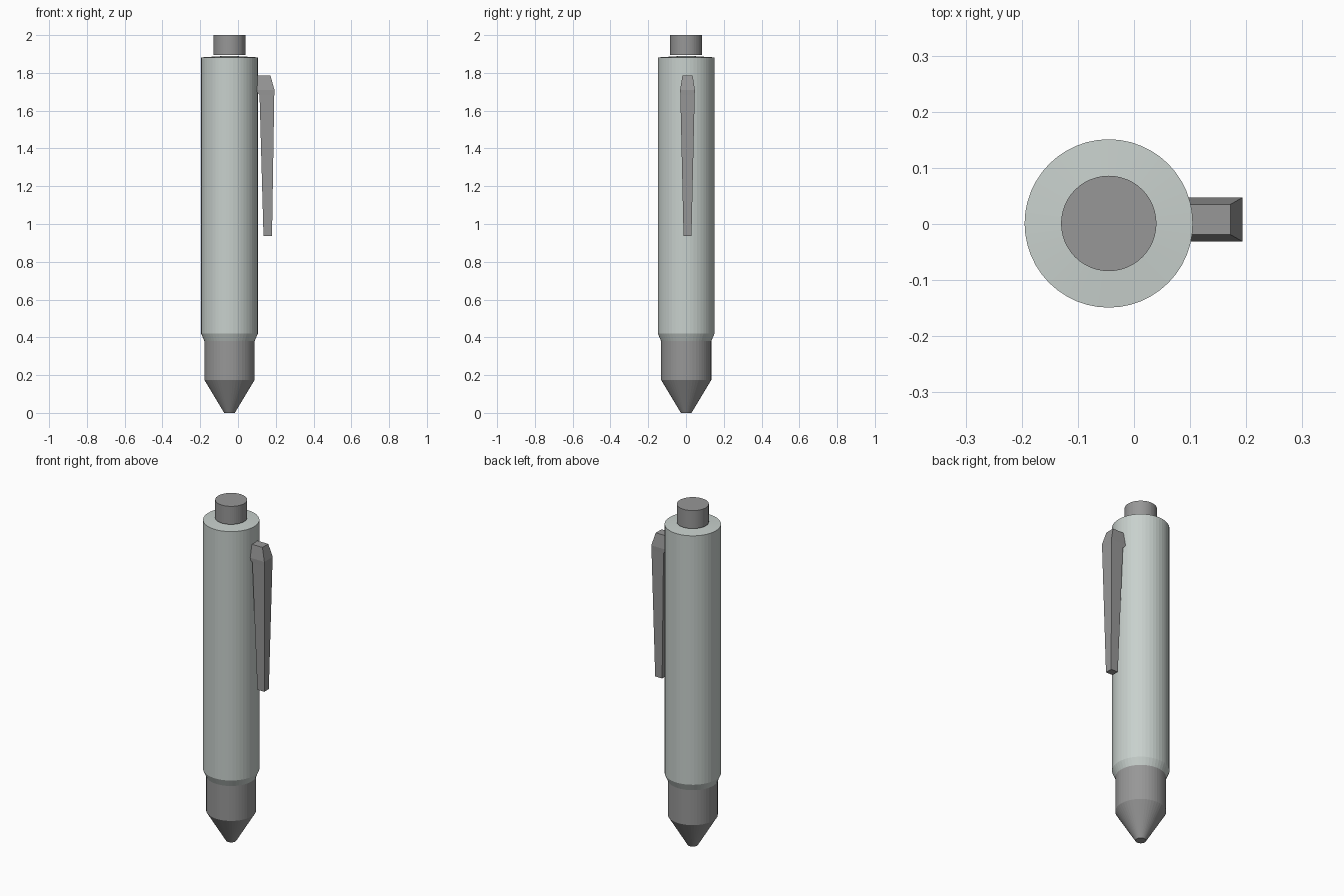
import bpy, bmesh, math

if "Cube" in bpy.data.objects:
    bpy.data.objects.remove(bpy.data.objects["Cube"])

CX, CY, SIDES = -0.045, 0.001, 48


def material(name, rgb):
    m = bpy.data.materials.new(name)
    m.diffuse_color = (*rgb, 1)
    m.use_nodes = True
    m.node_tree.nodes["Principled BSDF"].inputs["Base Color"].default_value = m.diffuse_color
    return m


pale = material("pale grey green", (0.58, 0.635, 0.61))
dark = material("dark grey", (0.31, 0.31, 0.31))


def loft(name, rings, mat):
    """Skin a stack of equal-sized point rings and cap both ends."""
    bm = bmesh.new()
    loops = [[bm.verts.new(p) for p in ring] for ring in rings]
    n = len(loops[0])
    for a, b in zip(loops, loops[1:]):
        for i in range(n):
            j = (i + 1) % n
            bm.faces.new((a[i], a[j], b[j], b[i]))
    bm.faces.new(loops[0][::-1])
    bm.faces.new(loops[-1])
    bmesh.ops.recalc_face_normals(bm, faces=bm.faces)
    me = bpy.data.meshes.new(name)
    bm.to_mesh(me)
    bm.free()
    me.materials.append(mat)
    ob = bpy.data.objects.new(name, me)
    bpy.context.collection.objects.link(ob)
    return ob


def turned(name, profile, mat):
    """Round part on the pen axis from (radius, z) pairs."""
    angles = [2 * math.pi * i / SIDES for i in range(SIDES)]
    return loft(name, [[(CX + r * math.cos(a), CY + r * math.sin(a), z)
                        for a in angles] for r, z in profile], mat)


def block(name, sections, y, mat):
    """Tapered bar from (z, x_min, x_max, half_width) sections."""
    return loft(name, [[(x0, y - w, z), (x1, y - w, z), (x1, y + w, z), (x0, y + w, z)]
                       for z, x0, x1, w in sections], mat)


# Barrel with chamfered lower rim and faintly raised top
turned("barrel", [(0.133, 0.38), (0.15, 0.42), (0.15, 1.882), (0.02, 1.89)], pale)
# Grip and writing tip
turned("tip", [(0.028, 0.0), (0.133, 0.175), (0.133, 0.381)], dark)
# Push button
turned("push_button", [(0.085, 1.894), (0.085, 2.0)], dark)
# Pocket clip, with its mount meeting the barrel
block("pocket_clip", [(0.937, 0.135, 0.18, 0.021), (1.685, 0.114, 0.192, 0.038),
                      (1.71, 0.09, 0.193, 0.039), (1.785, 0.09, 0.172, 0.027)],
      0.008, dark)
